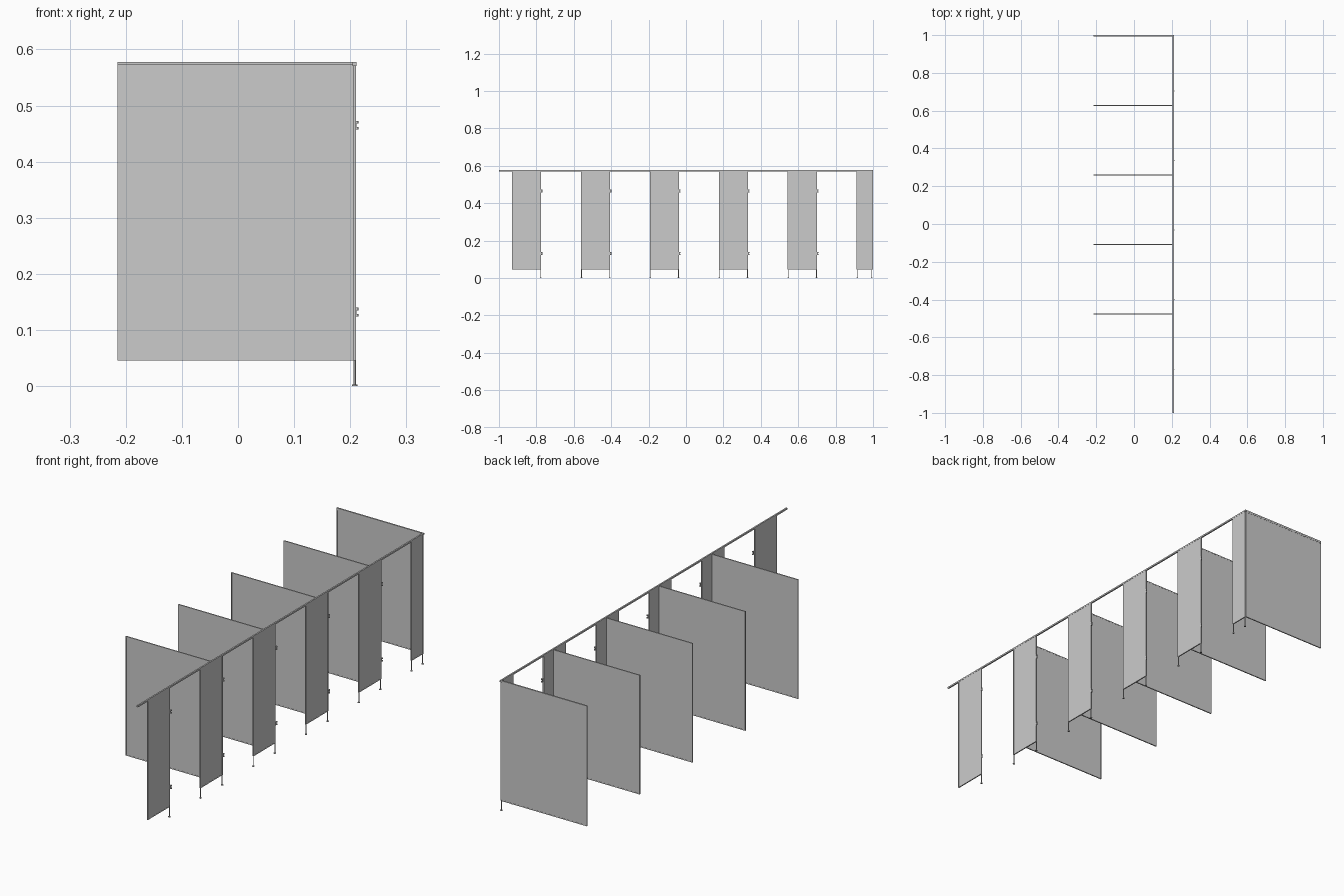
import bpy, bmesh

if "Cube" in bpy.data.objects:
    bpy.data.objects.remove(bpy.data.objects["Cube"])

PITCH = 0.3685      # distance between cubicles
TOP, BOTTOM = 0.571, 0.046
FX = 0.208          # plane of the front pilasters


def box(name, x0, x1, y0, y1, z0, z1):
    bm = bmesh.new()
    bmesh.ops.create_cube(bm, size=1)
    for v in bm.verts:
        v.co.x = x0 if v.co.x < 0 else x1
        v.co.y = y0 if v.co.y < 0 else y1
        v.co.z = z0 if v.co.z < 0 else z1
    return finish(name, bm)


def finish(name, bm):
    me = bpy.data.meshes.new(name)
    bm.to_mesh(me)
    bm.free()
    ob = bpy.data.objects.new(name, me)
    bpy.context.collection.objects.link(ob)
    return ob


def cylinder(name, x, y, z0, z1, r, sides=16):
    bm = bmesh.new()
    bmesh.ops.create_cone(bm, cap_ends=True, segments=sides,
                          radius1=r, radius2=r, depth=z1 - z0)
    bmesh.ops.translate(bm, verts=bm.verts, vec=(x, y, (z0 + z1) / 2))
    for f in bm.faces:
        f.smooth = len(f.verts) == 4
    for e in bm.edges:
        e.smooth = not any(len(f.verts) > 4 for f in e.link_faces)
    return finish(name, bm)


def divider(name, y, top):
    # thin board held in a slightly thicker edge trim
    x0, x1, t, w = -0.215, FX - 0.002, 0.0025, 0.004
    box(name + "_board", x0 + w, x1, y - 0.0019, y + 0.0019, BOTTOM + w, top - w)
    box(name + "_top_trim", x0, x1, y - t, y + t, top - w, top)
    box(name + "_bottom_trim", x0, x1, y - t, y + t, BOTTOM, BOTTOM + w)
    box(name + "_rear_trim", x0, x0 + w, y - t, y + t, BOTTOM + w, top - w)


def foot_post(name, y):
    # edge profile, leg and round floor flange
    box(name + "_edge_trim", FX - 0.0025, FX + 0.0025, y - 0.0025, y + 0.0025, BOTTOM, TOP)
    cylinder(name + "_leg", FX, y, 0.003, BOTTOM, 0.002)
    cylinder(name + "_flange", FX, y, 0, 0.003, 0.0047)


def hinge(name, y, z):
    # two short knuckles beside the pilaster edge
    for i, dz in enumerate((-0.0055, 0.0055)):
        cylinder(f"{name}_knuckle_{i}", 0.2118, y + 0.005, z + dz - 0.0025, z + dz + 0.0025, 0.0027, 12)
    box(name + "_leaf", FX + 0.001, FX + 0.003, y, y + 0.006, z - 0.008, z + 0.008)


# head rail along the whole front
box("head_rail", 0.2042, 0.2108, -1, 1, TOP, 0.578)

# front pilasters with posts and hinges
for i in range(6):
    y0 = -0.930 + i * PITCH
    y1 = y0 + 0.156 if i < 5 else 0.995
    box(f"pilaster_{i}", FX - 0.002, FX + 0.002, y0, y1, BOTTOM + 0.004, TOP)
    box(f"pilaster_{i}_bottom_trim", FX - 0.0025, FX + 0.0025, y0, y1, BOTTOM, BOTTOM + 0.004)
    if i > 0:
        foot_post(f"pilaster_{i}_left", y0 + 0.0025)
    else:
        box("wall_side_trim", FX - 0.0025, FX + 0.0025, y0, y0 + 0.004, BOTTOM, TOP)
    foot_post(f"pilaster_{i}_right", y1 - 0.0025)
    if i < 5:
        for n, z in (("lower", 0.132), ("upper", 0.465)):
            hinge(f"hinge_{i}_{n}", y1, z)

# dividers between cubicles, and the end wall with its cap rail
for i in range(4):
    divider(f"divider_{i}", -0.477 + i * PITCH, 0.573)
divider("end_wall", 0.997, TOP)
box("end_wall_cap_rail", -0.215, 0.2042, 0.9935, 1.0, TOP, 0.578)
